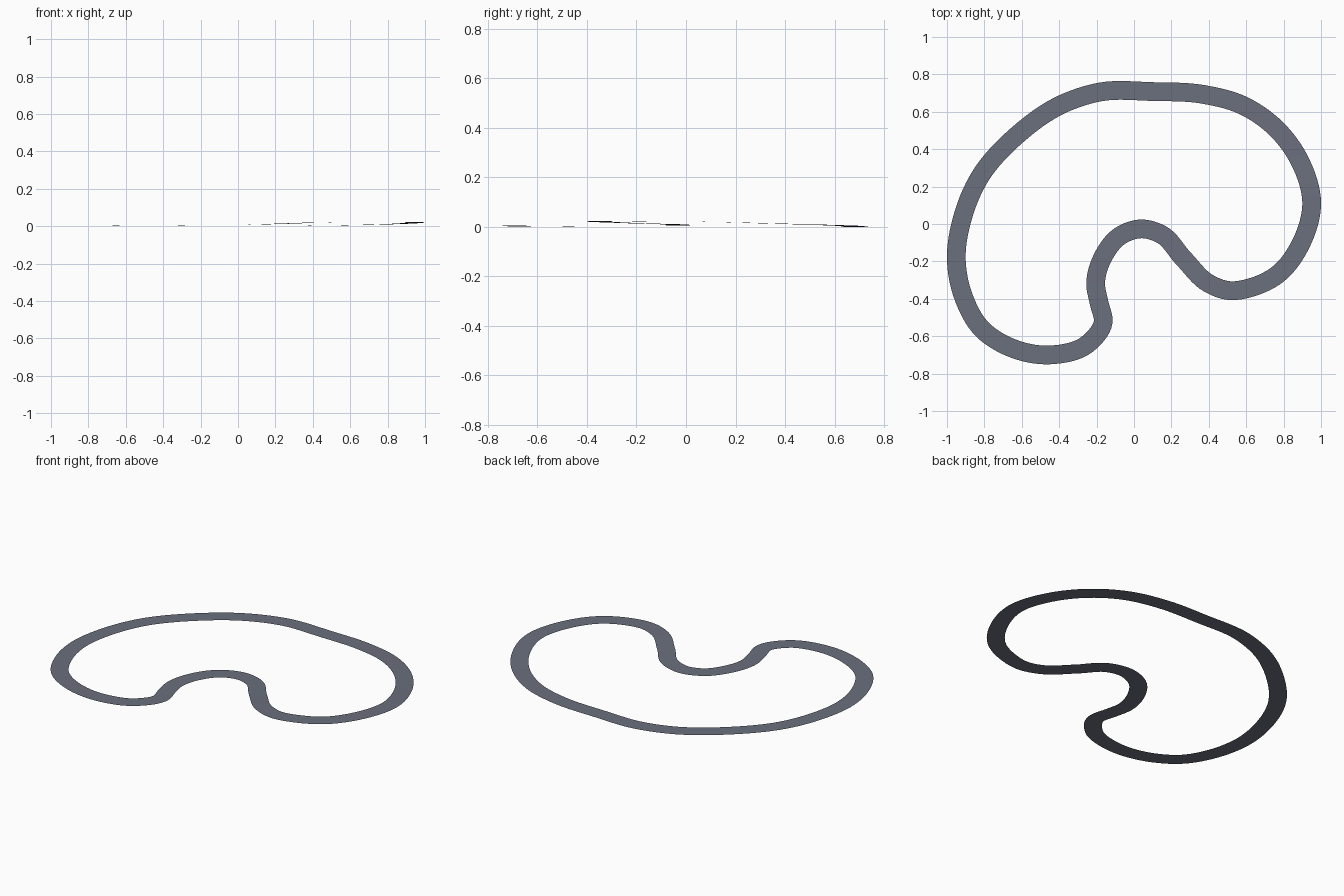
import bpy
import bmesh
from mathutils import Vector

if "Cube" in bpy.data.objects:
    bpy.data.objects.remove(bpy.data.objects["Cube"])

HALF_WIDTH = 0.05
STEPS = 8

# Centre line of the closed circuit, clockwise from the top straight (x, y, z)
PATH = [Vector(p) for p in (
    (-0.18, 0.706, 0.001), (0.1, 0.708, 0.001), (0.37, 0.693, 0.002),
    (0.58, 0.635, 0.005), (0.755, 0.515, 0.009), (0.89, 0.33, 0.014),
    (0.95, 0.11, 0.020), (0.895, -0.10, 0.022), (0.765, -0.272, 0.023),
    (0.64, -0.335, 0.023), (0.50, -0.355, 0.021), (0.40, -0.318, 0.019),
    (0.265, -0.185, 0.014), (0.145, -0.055, 0.010), (0.04, -0.026, 0.007),
    (-0.075, -0.064, 0.006), (-0.165, -0.175, 0.006), (-0.205, -0.32, 0.005),
    (-0.187, -0.42, 0.005), (-0.165, -0.525, 0.005), (-0.25, -0.643, 0.005),
    (-0.45, -0.70, 0.004), (-0.67, -0.656, 0.002), (-0.81, -0.565, 0.001),
    (-0.915, -0.38, 0.0), (-0.95, -0.19, 0.0), (-0.915, 0.04, 0.0),
    (-0.825, 0.25, 0.0), (-0.625, 0.475, 0.0), (-0.385, 0.64, 0.0),
)]


def spline(points, steps):
    """Closed smooth curve through the points, with its tangents."""
    n = len(points)
    for i in range(n):
        a, b, c, d = (points[(i + k) % n] for k in (-1, 0, 1, 2))
        # tangents scaled for uneven spacing
        l0, l1, l2 = (b - a).length, (c - b).length, (d - c).length
        m1 = ((b - a) / l0 * l1 + (c - b) / l1 * l0) / (l0 + l1) * l1
        m2 = ((c - b) / l1 * l2 + (d - c) / l2 * l1) / (l1 + l2) * l1
        for s in range(steps):
            t = s / steps
            pos = ((2*t**3 - 3*t**2 + 1) * b + (t**3 - 2*t**2 + t) * m1
                   + (3*t**2 - 2*t**3) * c + (t**3 - t**2) * m2)
            tan = ((6*t**2 - 6*t) * (b - c) + (3*t**2 - 4*t + 1) * m1
                   + (3*t**2 - 2*t) * m2)
            yield pos, tan


# Road surface: a level cross-section swept along the centre line
bm = bmesh.new()
rows = []
for pos, tan in spline(PATH, STEPS):
    side = Vector((-tan.y, tan.x, 0)).normalized() * HALF_WIDTH
    pos.z = max(pos.z, 0)
    rows.append((bm.verts.new(pos + side), bm.verts.new(pos - side)))
for i, (left, right) in enumerate(rows):
    next_left, next_right = rows[(i + 1) % len(rows)]
    face = bm.faces.new((left, right, next_right, next_left))
    face.smooth = True

mesh = bpy.data.meshes.new("road_surface")
bm.to_mesh(mesh)
bm.free()

asphalt = bpy.data.materials.new("slate grey asphalt")
asphalt.diffuse_color = (0.147, 0.16, 0.205, 1)
asphalt.use_nodes = True
asphalt.node_tree.nodes["Principled BSDF"].inputs["Base Color"].default_value = asphalt.diffuse_color
mesh.materials.append(asphalt)

road = bpy.data.objects.new("road_surface", mesh)
bpy.context.collection.objects.link(road)
